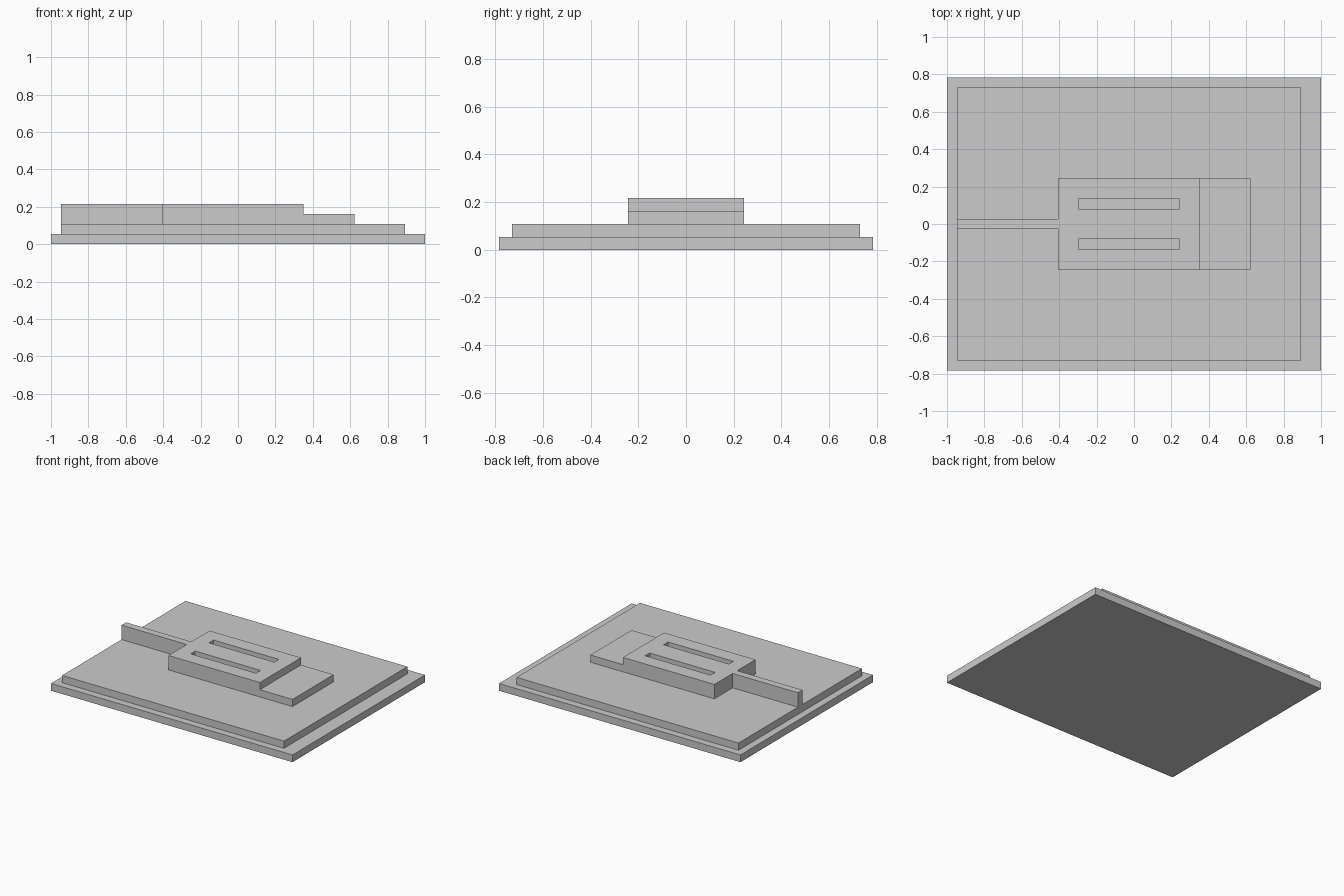
import bpy

cube = bpy.data.objects.get("Cube")
if cube:
    bpy.data.objects.remove(cube, do_unlink=True)

UNIT = 2 / 37  # thickness of one layer

grey = bpy.data.materials.new("plain grey")
grey.use_nodes = True
colour = (0.6, 0.6, 0.6, 1)
grey.diffuse_color = colour
grey.node_tree.nodes["Principled BSDF"].inputs["Base Color"].default_value = colour


def box(name, x, y, z):
    """Box between (low, high) limits, given in layer units."""
    limits = (x, y, z)
    bpy.ops.mesh.primitive_cube_add(size=1)
    ob = bpy.context.object
    ob.name = name
    ob.location = [(a + b) / 2 * UNIT for a, b in limits]
    ob.scale = [(b - a) * UNIT for a, b in limits]
    bpy.ops.object.transform_apply(location=True, rotation=False, scale=True)
    ob.data.materials.append(grey)
    return ob


# Stepped base
box("base_plate", (-18.5, 18.5), (-14.5, 14.5), (0, 1))
box("upper_plate", (-17.5, 16.5), (-13.5, 13.5), (1, 2))

# Thin wall and low step at the two ends of the block
box("wall", (-17.5, -7.5), (-0.5, 0.5), (2, 4))
box("low_step", (6.5, 11.5), (-4.5, 4.5), (2, 3))

# Raised block with two slots
block = box("raised_block", (-7.5, 6.5), (-4.5, 4.5), (2, 4))
for side, y in (("front", (-2.5, -1.5)), ("back", (1.5, 2.5))):
    cutter = box(side + "_slot_cutter", (-5.5, 4.5), y, (1.5, 5))
    cutter.hide_render = True
    cut = block.modifiers.new(side + "_slot", 'BOOLEAN')
    cut.operation = 'DIFFERENCE'
    cut.solver = 'EXACT'
    cut.object = cutter
    bpy.context.view_layer.objects.active = block
    bpy.ops.object.modifier_apply(modifier=cut.name)
    bpy.data.objects.remove(cutter, do_unlink=True)
